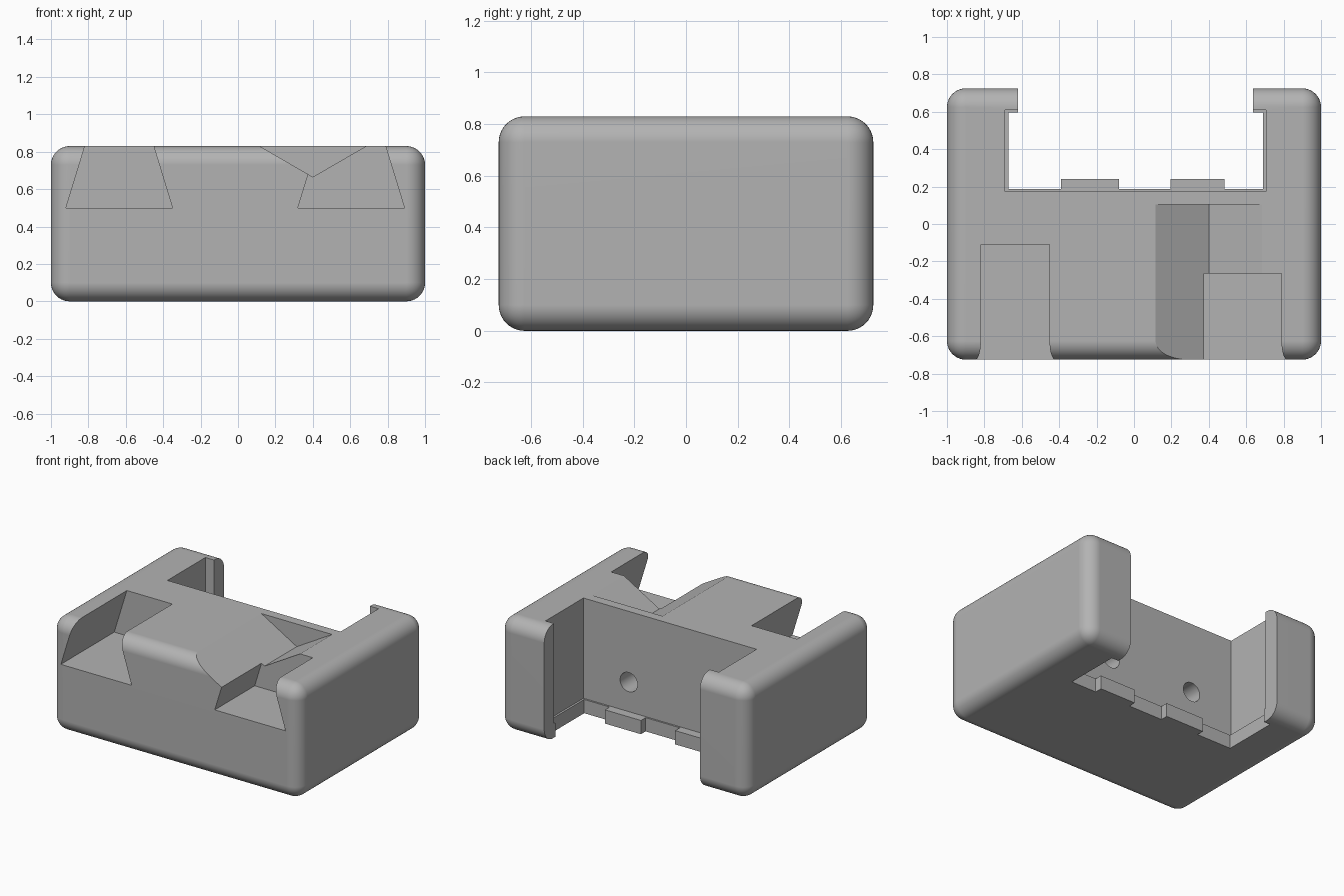
import bpy, bmesh, math
from mathutils import Matrix, Vector

cube = bpy.data.objects.get("Cube")
if cube:
    bpy.data.objects.remove(cube, do_unlink=True)

grey = bpy.data.materials.new("plain grey")
grey.use_nodes = True
COLOUR = (0.45, 0.45, 0.45, 1)
grey.diffuse_color = COLOUR
grey.node_tree.nodes["Principled BSDF"].inputs["Base Color"].default_value = COLOUR


def finish(name, bm):
    bmesh.ops.recalc_face_normals(bm, faces=bm.faces)
    mesh = bpy.data.meshes.new(name)
    bm.to_mesh(mesh)
    bm.free()
    mesh.materials.append(grey)
    obj = bpy.data.objects.new(name, mesh)
    bpy.context.collection.objects.link(obj)
    return obj


def box(name, x, y, z, rounding=0):
    bm = bmesh.new()
    spans = (x, y, z)
    centre = Vector([(a + b) / 2 for a, b in spans])
    size = [b - a for a, b in spans]
    bmesh.ops.create_cube(bm, size=1, matrix=Matrix.Translation(centre) @ Matrix.Diagonal((*size, 1)))
    if rounding:
        bmesh.ops.bevel(bm, geom=bm.edges[:], offset=rounding, segments=10,
                        profile=0.5, affect='EDGES')
    return finish(name, bm)


def prism(name, profile, front, back):
    """Extrude an x-z profile along y."""
    bm = bmesh.new()
    face = bm.faces.new([bm.verts.new((x, front, z)) for x, z in profile])
    ext = bmesh.ops.extrude_face_region(bm, geom=[face])
    verts = [v for v in ext["geom"] if isinstance(v, bmesh.types.BMVert)]
    bmesh.ops.translate(bm, verts=verts, vec=(0, back - front, 0))
    return finish(name, bm)


def hole(name, x):
    bm = bmesh.new()
    place = Matrix.Translation((x, 0.07, 0.315)) @ Matrix.Rotation(math.pi / 2, 4, 'X')
    bmesh.ops.create_cone(bm, cap_ends=True, segments=40, radius1=0.07, radius2=0.07,
                          depth=0.4, matrix=place)
    return finish(name, bm)


def combine(target, tool, operation):
    mod = target.modifiers.new(tool.name, 'BOOLEAN')
    mod.object, mod.operation, mod.solver = tool, operation, 'EXACT'
    bpy.context.view_layer.objects.active = target
    bpy.ops.object.modifier_apply(modifier=mod.name)
    bpy.data.objects.remove(tool, do_unlink=True)


def dovetail(name, centre, back):
    # The sloping sides are continued past the top of the block
    slope = (0.285 - 0.1835) / 0.33
    top = 0.285 - slope * 0.5
    profile = [(centre - 0.285, 0.5), (centre + 0.285, 0.5), (centre + top, 1), (centre - top, 1)]
    return prism(name, profile, -1, back)


# Rounded block
body = box("block_body", (-1, 1), (-0.725, 0.725), (0, 0.83), rounding=0.1)

# Rear bay with a narrow ledge at its foot and lips at its mouth
cutters = [
    box("bay", (-0.69, 0.705), (0.173, 0.61), (0.1, 1)),
    box("bay_foot", (-0.67, 0.69), (0.186, 0.595), (-1, 0.5)),
    box("bay_mouth", (-0.62, 0.635), (0.4, 1), (-1, 2)),
]
# Front dovetail slots and the V-shaped groove
cutters += [
    dovetail("left_slot", 0.605, -0.265),
    dovetail("right_slot", -0.635, -0.11),
    prism("v_groove", [(0.4, 0.665), (0.685, 0.83), (0.685, 1), (0.115, 1), (0.115, 0.83)], -1, 0.105),
]
# Blind holes in the bay wall
cutters += [hole("left_hole", 0.34), hole("right_hole", -0.35)]
for cutter in cutters:
    combine(body, cutter, 'DIFFERENCE')

# Small tabs along the foot of the bay
for name, x in (("right_tab", (-0.39, -0.08)), ("left_tab", (0.195, 0.485))):
    combine(body, box(name, x, (0.15, 0.24), (0, 0.1)), 'UNION')

# Smooth rounded edges, crisp cuts
bpy.ops.object.select_all(action='DESELECT')
body.select_set(True)
bpy.context.view_layer.objects.active = body
bpy.ops.object.shade_smooth_by_angle(angle=math.radians(25))
weighted = body.modifiers.new("even_normals", 'WEIGHTED_NORMAL')
weighted.keep_sharp = True
